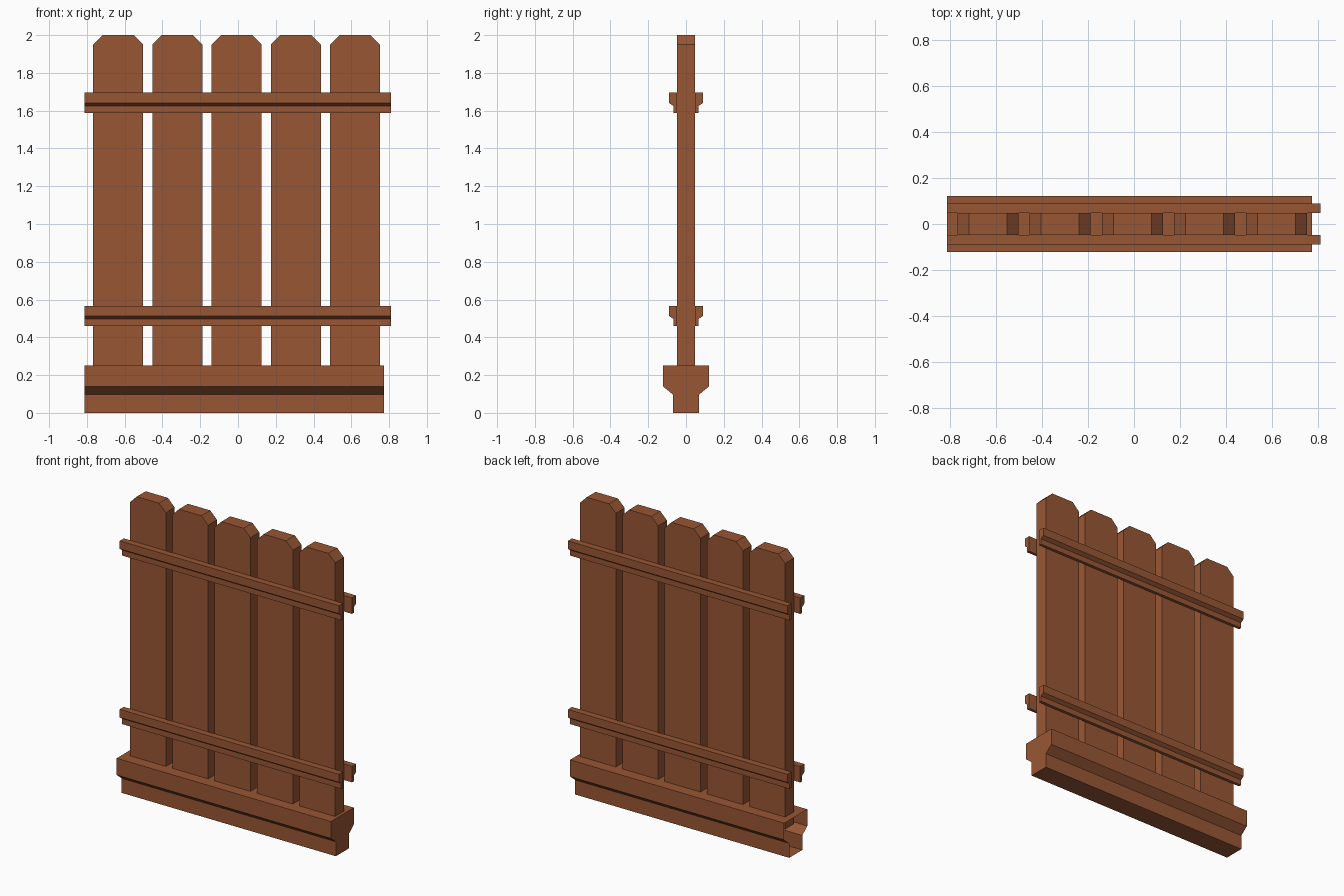
import bpy, bmesh

if "Cube" in bpy.data.objects:
    bpy.data.objects.remove(bpy.data.objects["Cube"])

wood = bpy.data.materials.new("brown wood")
wood.diffuse_color = (0.315, 0.094, 0.035, 1)
wood.use_nodes = True
wood.node_tree.nodes["Principled BSDF"].inputs["Base Color"].default_value = wood.diffuse_color


def extrude(name, profile, axis, a, b, open_start=False):
    """Extrude a 2D profile along x (profile is y,z) or y (profile is x,z)."""
    bm = bmesh.new()
    place = (lambda p, t: (t, p[0], p[1])) if axis == "x" else (lambda p, t: (p[0], t, p[1]))
    start = [bm.verts.new(place(p, a)) for p in profile]
    end = [bm.verts.new(place(p, b)) for p in profile]
    cap = bm.faces.new(start)
    bm.faces.new(end[::-1])
    n = len(profile)
    for i in range(n):
        j = (i + 1) % n
        bm.faces.new((start[i], end[i], end[j], start[j]))
    bmesh.ops.recalc_face_normals(bm, faces=bm.faces)
    if open_start:
        bmesh.ops.delete(bm, geom=[cap], context="FACES_ONLY")
    mesh = bpy.data.meshes.new(name)
    bm.to_mesh(mesh)
    bm.free()
    mesh.materials.append(wood)
    obj = bpy.data.objects.new(name, mesh)
    bpy.context.collection.objects.link(obj)
    return obj


# Five upright planks with clipped top corners, sunk into the hollow base
W, PITCH, CUT, HALF = 0.265, 0.3135, 0.05, 0.047
for i in range(5):
    x0 = -0.767 + i * PITCH
    x1 = x0 + W
    extrude(f"plank_{i + 1}",
            [(x0, 0.17), (x1, 0.17), (x1, 1.95), (x1 - CUT, 2.0), (x0 + CUT, 2.0), (x0, 1.95)],
            "y", -HALF, HALF)

# Moulded rails, two heights, on front and back
for level, z in (("lower", 0.46), ("upper", 1.588)):
    for side, s in (("front", -1), ("back", 1)):
        prof = [(HALF, 0), (0.067, 0), (0.067, 0.037), (0.09, 0.053), (0.09, 0.107), (HALF, 0.107)]
        extrude(f"{level}_{side}_rail", [(s * y, z + h) for y, h in prof], "x", -0.813, 0.811)

# Stepped base beam, hollow with its left end open
half = [(0.069, 0), (0.069, 0.097), (0.122, 0.14), (0.122, 0.252)]
extrude("base_beam", half + [(-y, z) for y, z in reversed(half)], "x", -0.813, 0.773, open_start=True)
